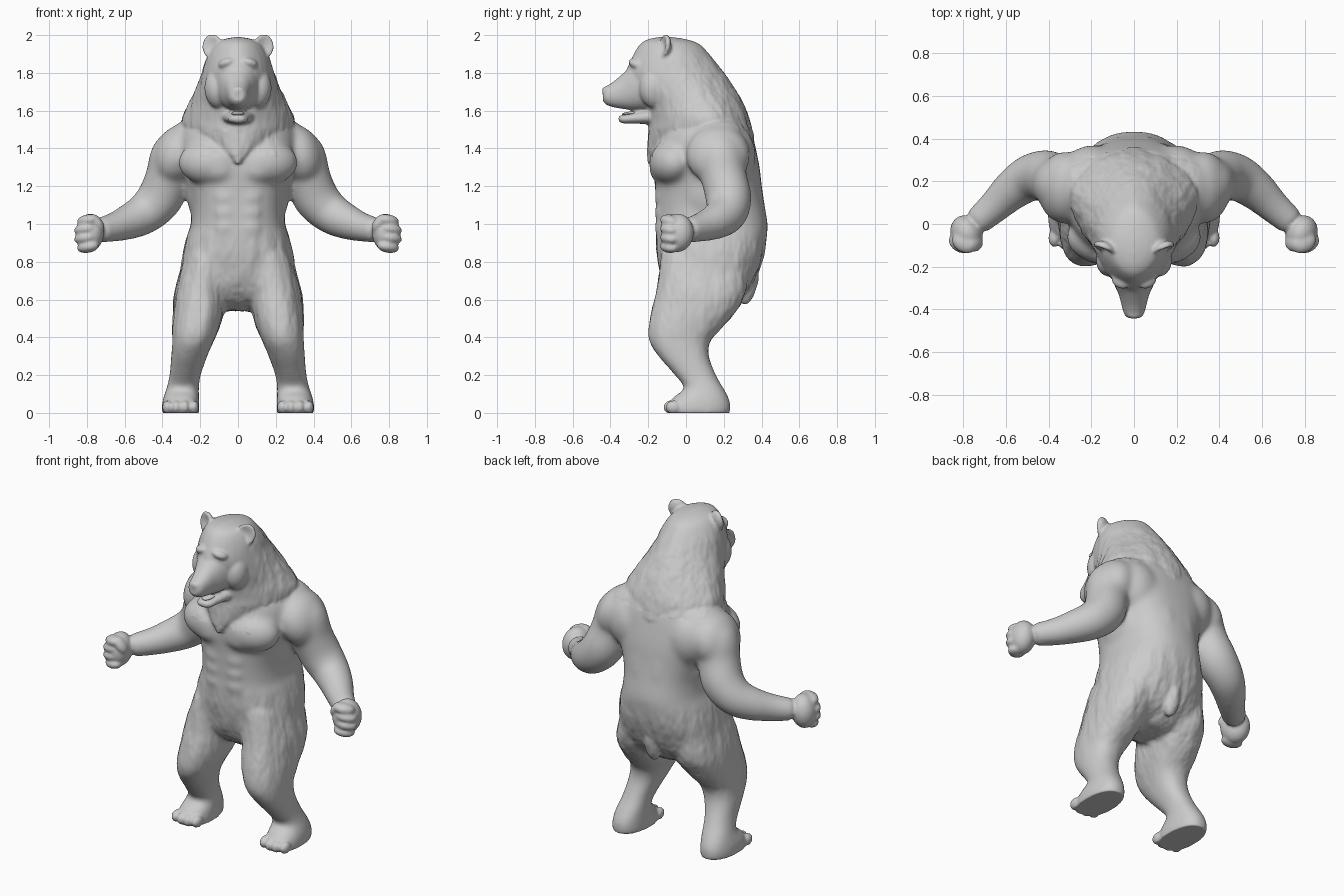
import bpy, bmesh
from math import sin, cos, pi, copysign
from mathutils import Vector, Matrix, Euler, noise

if "Cube" in bpy.data.objects:
    bpy.data.objects.remove(bpy.data.objects["Cube"])

SEG = 32


def dense(rows, n=4):
    """Catmull-Rom interpolation of tuples."""
    out = []
    for i in range(len(rows) - 1):
        p = [rows[max(0, min(len(rows) - 1, i + d))] for d in (-1, 0, 1, 2)]
        for k in range(n):
            t = k / n
            out.append(tuple(0.5 * (2*b + (c - a)*t + (2*a - 5*b + 4*c - d)*t*t + (3*b - a - 3*c + d)*t**3)
                             for a, b, c, d in zip(*p)))
    return out + [rows[-1]]


def power(v, e):
    return copysign(abs(v) ** (2 / e), v)


def loft(bm, rings, mirror=False):
    for s in ((1, -1) if mirror else (1,)):
        vs = [[bm.verts.new((s * p[0], p[1], p[2])) for p in r] for r in rings]
        faces = [bm.faces.new(vs[0]), bm.faces.new(vs[-1])]
        for a, b in zip(vs, vs[1:]):
            for k in range(len(a)):
                j = (k + 1) % len(a)
                faces.append(bm.faces.new((a[k], a[j], b[j], b[k])))
        bmesh.ops.recalc_face_normals(bm, faces=faces)


def levels(bm, rows, e=2.2, mirror=False):
    """Horizontal sections: z, centre x, half width, front y, back y, widest y."""
    rings = []
    for z, cx, w, yf, yb, ym in dense(rows):
        ring = []
        for k in range(SEG):
            c, s = cos(2*pi*k/SEG), sin(2*pi*k/SEG)
            ring.append((cx + w * power(c, e), ym + (yb - ym if s > 0 else ym - yf) * power(s, e), z))
        rings.append(ring)
    loft(bm, rings, mirror)


def snout(bm, rows, e=2.3):
    """Sections along y: y, half width, bottom z, top z."""
    loft(bm, [[(w * power(cos(2*pi*k/SEG), e), y, (zb + zt)/2 + (zt - zb)/2 * power(sin(2*pi*k/SEG), e))
               for k in range(SEG)] for y, w, zb, zt in dense(rows)])


def tube(bm, rows, mirror=True):
    """Round limb along a path: x, y, z, radius."""
    rows, rings = dense(rows), []
    pts = [Vector(r[:3]) for r in rows]
    for i, r in enumerate(rows):
        t = (pts[min(i + 1, len(pts) - 1)] - pts[max(i - 1, 0)]).normalized()
        u = t.cross(Vector((0, 1, 0.2))).normalized()
        v = t.cross(u)
        rings.append([pts[i] + r[3] * (u * cos(2*pi*k/SEG) + v * sin(2*pi*k/SEG)) for k in range(SEG)])
    loft(bm, rings, mirror)


def blob(bm, loc, size, rot=(0, 0, 0), mirror=True, hollow=0.0):
    for s in ((1, -1) if mirror else (1,)):
        vs = bmesh.ops.create_uvsphere(bm, u_segments=24, v_segments=16, radius=1)['verts']
        for v in vs:  # hollow dents the front side into a cup
            if v.co.y < 0:
                v.co.y += hollow * max(0, 1 - v.co.x**2 - v.co.z**2)
        m = Matrix.LocRotScale((s * loc[0], loc[1], loc[2]), Euler((rot[0], s * rot[1], s * rot[2])), size)
        bmesh.ops.transform(bm, matrix=m, verts=vs)


def fuse(bm, name, voxel, smooth):
    """Weld overlapping volumes into one skin and return its object."""
    me = bpy.data.meshes.new(name)
    bm.to_mesh(me)
    bm.free()
    ob = bpy.data.objects.new(name, me)
    bpy.context.collection.objects.link(ob)
    rm = ob.modifiers.new("skin", 'REMESH')
    rm.mode, rm.voxel_size = 'VOXEL', voxel
    sm = ob.modifiers.new("soften", 'SMOOTH')
    sm.factor, sm.iterations = 0.5, smooth
    dg = bpy.context.evaluated_depsgraph_get()
    ob_mesh = bpy.data.meshes.new_from_object(ob.evaluated_get(dg))
    ob.modifiers.clear()
    ob.data = ob_mesh
    bpy.data.meshes.remove(me)
    return ob


# --- Muscular body: torso, chest, shoulders, arms, legs ---
bm = bmesh.new()
levels(bm, [(.54, 0, .07, .02, .22, .12), (.60, 0, .21, -.07, .29, .12), (.68, 0, .29, -.12, .352, .13),
            (.76, 0, .302, -.14, .388, .13), (.85, 0, .292, -.157, .417, .13), (.94, 0, .27, -.16, .43, .13),
            (1.0, 0, .25, -.157, .433, .13), (1.1, 0, .248, -.16, .417, .13), (1.2, 0, .27, -.165, .402, .15),
            (1.3, 0, .30, -.175, .39, .17), (1.4, 0, .32, -.172, .37, .17), (1.5, 0, .30, -.14, .345, .16),
            (1.58, 0, .22, -.1, .31, .13)], 2.4)
blob(bm, (.15, -.08, 1.325), (.17, .113, .118), (0, 0, .22))         # pectorals
blob(bm, (.10, -.10, 1.29), (.11, .095, .085))
blob(bm, (.325, .17, 1.365), (.122, .17, .165), (0, -.35, 0))        # deltoids
blob(bm, (.26, .17, 1.47), (.13, .13, .085), (0, .55, 0))            # trapezius slope
blob(bm, (.19, .24, 1.36), (.15, .13, .17), (0, .2, 0))              # shoulder blades
blob(bm, (.22, .14, 1.20), (.055, .15, .17))                         # side back muscles
blob(bm, (.07, .31, 1.12), (.06, .10, .22))                          # spine muscles
for z in (1.14, 1.06, .98):                                          # abdominals
    blob(bm, (.062, -.138, z), (.06, .028, .046))
tube(bm, [(.27, .17, 1.42, .11), (.33, .18, 1.36, .132), (.368, .2, 1.25, .122), (.412, .225, 1.14, .122),
          (.488, .215, 1.06, .11), (.57, .16, 1.015, .096), (.65, .085, .985, .079), (.74, .005, .965, .066)])
levels(bm, [(.84, .16, .12, -.13, .33, .1), (.65, .197, .137, -.157, .32, .1), (.55, .208, .137, -.183, .275, .07),
            (.46, .222, .127, -.199, .20, .01), (.38, .238, .110, -.195, .13, -.02), (.30, .258, .096, -.147, .122, 0),
            (.20, .28, .083, -.06, .16, .05), (.13, .293, .086, -.01, .20, .09), (.085, .30, .094, -.067, .225, .07),
            (.04, .304, .10, -.10, .238, .05), (-.012, .304, .10, -.10, .232, .05)], 2.3, True)
base = fuse(bm, "muscle_base", .011, 26)

# --- Add mane, face, fists, toes and tail to the body ---
bm = bmesh.new()
bm.from_mesh(base.data)
bpy.data.objects.remove(base)
levels(bm, [(1.99, 0, .012, -.14, -.08, -.11), (1.978, 0, .075, -.20, .0, -.1), (1.95, 0, .125, -.245, .075, -.09),
            (1.88, 0, .167, -.287, .138, -.06), (1.80, 0, .192, -.315, .202, -.03), (1.72, 0, .222, -.285, .257, .03),
            (1.64, 0, .262, -.225, .302, .09), (1.56, 0, .298, -.20, .336, .13), (1.50, 0, .285, -.20, .352, .10),
            (1.44, 0, .225, -.205, .355, .05), (1.38, 0, .13, -.208, .25, -.04), (1.32, 0, .025, -.203, .0, -.1)], 1.8)
snout(bm, [(-.15, .125, 1.60, 1.88), (-.24, .11, 1.60, 1.87), (-.29, .09, 1.603, 1.84), (-.33, .072, 1.609, 1.80),
           (-.38, .058, 1.617, 1.757), (-.42, .047, 1.63, 1.73), (-.44, .03, 1.65, 1.705)], 2.2)
snout(bm, [(-.12, .10, 1.52, 1.62), (-.2, .08, 1.528, 1.605), (-.28, .06, 1.532, 1.588), (-.33, .05, 1.532, 1.578),
           (-.357, .03, 1.543, 1.572)])
blob(bm, (0, -.422, 1.705), (.038, .023, .025), mirror=False)        # nose pad
blob(bm, (.06, -.262, 1.852), (.05, .04, .026), (0, .3, .5))         # brows
blob(bm, (.10, -.16, 1.72), (.075, .09, .11), (0, 0, .4))            # cheeks
blob(bm, (.137, -.118, 1.94), (.057, .036, .066), (-.15, .25, .35), hollow=1.1)  # ears
blob(bm, (0, .33, .69), (.05, .05, .118), (-.2, 0, 0), False)        # tail
blob(bm, (.785, -.045, .953), (.074, .088, .102), (0, -.1, -.4))     # palms
for i in range(4):                                                   # curled fingers and toes
    z = .878 + .047 * i
    blob(bm, (.795 + .018 * sin(pi * i / 3), -.088, z), (.062, .046, .031), (0, .15, .5))
    blob(bm, (.235 + .046 * i, -.066 - .014 * sin(pi * i / 3), .03), (.028, .042, .036))
blob(bm, (.745, -.09, 1.005), (.028, .04, .055), (.2, .6, 0))        # thumbs
bear = fuse(bm, "bear_body", .0088, 4)

# --- Fur ruffles on the mane and hips, flat soles ---
me = bear.data
normals = [v.normal.copy() for v in me.vertices]
for v, n in zip(me.vertices, normals):
    x, y, z = v.co
    mane = max(0, min(1, (1.95 - z) / .15, (y + .2) / .15)) if abs(x) < .30 and z > 1.5 else 0
    bib = 1 if abs(x) < .2 and y < -.1 and 1.36 < z < 1.5 else 0
    hips = max(0, min(1, (.98 - z) / .1, (z - .25) / .3)) if abs(x) < .38 else 0
    f = max(mane, bib, hips)
    if f:
        v.co += n * f * (.005 * noise.noise((x * 20, y * 20, z * 6)) + .0025 * noise.noise((x * 50, y * 50, z * 18)))
    v.co.z = max(v.co.z, 0)

# --- Tongue ---
bm = bmesh.new()
blob(bm, (0, -.285, 1.586), (.034, .055, .011), (.1, 0, 0), False)
me = bpy.data.meshes.new("tongue")
bm.to_mesh(me)
bm.free()
tongue = bpy.data.objects.new("tongue", me)
bpy.context.collection.objects.link(tongue)

for ob in (bear, tongue):
    ob.data.polygons.foreach_set("use_smooth", [True] * len(ob.data.polygons))
